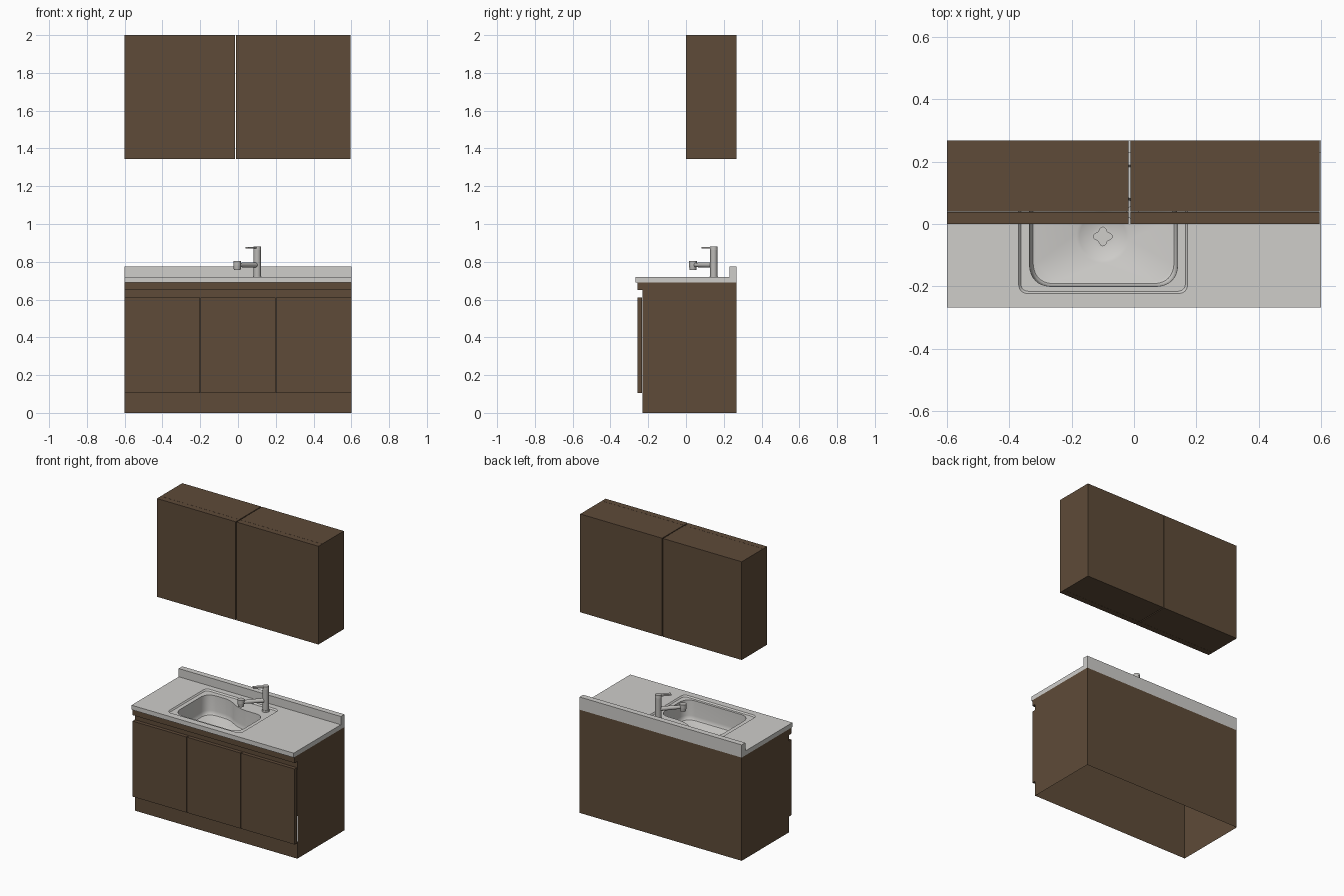
import bpy, bmesh, math
from mathutils import Vector

if "Cube" in bpy.data.objects:
    bpy.data.objects.remove(bpy.data.objects["Cube"])


def material(name, rgb):
    m = bpy.data.materials.new(name)
    m.diffuse_color = (*rgb, 1)
    m.use_nodes = True
    m.node_tree.nodes["Principled BSDF"].inputs["Base Color"].default_value = m.diffuse_color
    return m


BROWN = material("brown_wood", (0.112, 0.070, 0.040))
GREY = material("light_grey_counter", (0.62, 0.61, 0.59))
STEEL = material("steel_grey", (0.50, 0.49, 0.47))


def finish(bm, name, mat, smooth=False):
    me = bpy.data.meshes.new(name)
    bm.to_mesh(me)
    bm.free()
    ob = bpy.data.objects.new(name, me)
    bpy.context.collection.objects.link(ob)
    me.materials.append(mat)
    if smooth:
        bpy.context.view_layer.objects.active = ob
        ob.select_set(True)
        bpy.ops.object.shade_smooth_by_angle(angle=math.radians(35))
        ob.select_set(False)
    return ob


def box(name, x, y, z, mat, skip=()):
    """Box from ranges; faces whose normal is listed in skip are left open."""
    bm = bmesh.new()
    bmesh.ops.create_cube(bm, size=1)
    for v in bm.verts:
        v.co = [r[0] + (c + 0.5) * (r[1] - r[0]) for r, c in zip((x, y, z), v.co)]
    bm.normal_update()
    gone = [f for f in bm.faces if any(f.normal.dot(Vector(s)) > 0.9 for s in skip)]
    bmesh.ops.delete(bm, geom=gone, context='FACES_ONLY')
    return finish(bm, name, mat)


def sheet(name, x, y, z, mat):
    """Single upright sheet facing -y."""
    bm = bmesh.new()
    bm.faces.new([bm.verts.new(p) for p in
                  ((x[0], y, z[0]), (x[1], y, z[0]), (x[1], y, z[1]), (x[0], y, z[1]))])
    return finish(bm, name, mat)


def rounded(corners, n=8):
    """Outline from (x, y, radius) corners."""
    out = []
    for i, (x, y, r) in enumerate(corners):
        p = Vector((x, y))
        a = p + (Vector(corners[i - 1][:2]) - p).normalized() * r
        b = p + (Vector(corners[(i + 1) % len(corners)][:2]) - p).normalized() * r
        for k in range(n + 1):
            t = k / n
            q = a * (1 - t) ** 2 + p * (2 * t * (1 - t)) * 0.85 + (a + b) * (0.15 * t * (1 - t)) + b * t * t
            out.append(q)
    return out


def rect(x0, x1, y0, y1, r):
    return rounded([(x0, y0, r), (x1, y0, r), (x1, y1, r), (x0, y1, r)])


def scaled(pts, s, c=(-0.1, -0.03)):
    c = Vector(c)
    return [c + (p - c) * s for p in pts]


def polar(c, n, f):
    return [Vector((c[0] + f(t) * math.cos(t), c[1] + f(t) * math.sin(t)))
            for t in (2 * math.pi * k / n for k in range(n))]


def loop(bm, pts, z):
    return [bm.verts.new((p[0], p[1], z)) for p in pts]


def bridge(bm, a, b):
    for i in range(len(a)):
        j = (i + 1) % len(a)
        bm.faces.new((a[i], a[j], b[j], b[i]))


def fill(bm, *loops):
    edges = []
    for l in loops:
        for i in range(len(l)):
            pair = (l[i - 1], l[i])
            edges.append(bm.edges.get(pair) or bm.edges.new(pair))
    bmesh.ops.triangle_fill(bm, edges=edges, use_beauty=True, normal=(0, 0, 1))


def rod(name, a, b, r1, r2, mat, n=24):
    a, b = Vector(a), Vector(b)
    bm = bmesh.new()
    bmesh.ops.create_cone(bm, cap_ends=True, segments=n, radius1=r1, radius2=r2, depth=(b - a).length)
    ob = finish(bm, name, mat, True)
    ob.location = (a + b) / 2
    ob.rotation_euler = (b - a).to_track_quat('Z', 'Y').to_euler()
    return ob


BACK = 0.268

# Wall cabinets: two carcasses with doors and a narrow gap between them
for side, x in (("left", (-0.6, -0.017)), ("right", (-0.011, 0.595))):
    box(f"wall_cabinet_{side}", x, (0.04, BACK), (1.343, 2.0), BROWN)
    box(f"wall_door_{side}", x, (0.0, 0.039), (1.343, 2.0), BROWN)

# Base cabinet: open shell, front strips and stiles
box("base_carcass", (-0.6, 0.6), (-0.23, BACK), (0, 0.69), BROWN,
    skip=((0, 0, -1), (0, 0, 1), (0, -1, 0)))
sheet("plinth", (-0.6, 0.6), -0.23, (0, 0.115), BROWN)
sheet("upper_front_strip", (-0.6, 0.6), -0.23, (0.595, 0.69), BROWN)
for i, x in enumerate((-0.2, 0.2)):
    sheet(f"stile_{i + 1}", (x - 0.016, x + 0.016), -0.23, (0.115, 0.595), BROWN)
box("top_rail", (-0.6, 0.6), (-0.258, -0.23), (0.65, 0.69), BROWN)
for i in range(3):
    x = -0.6 + 0.4 * i
    box(f"base_door_{i + 1}", (x + 0.002 * (i > 0), x + 0.4 - 0.002 * (i < 2)),
        (-0.258, -0.234), (0.105, 0.61), BROWN)

# Worktop slab with sink opening, and the upstand behind it
rim = rect(-0.37, 0.172, -0.223, 0.19, 0.028)
bm = bmesh.new()
edge = [(-0.6, -0.268), (0.6, -0.268), (0.6, BACK), (-0.6, BACK)]
top, bot = loop(bm, edge, 0.72), loop(bm, edge, 0.69)
rim_top, rim_bot = loop(bm, rim, 0.72), loop(bm, rim, 0.69)
bridge(bm, top, bot)
bridge(bm, rim_top, rim_bot)
fill(bm, top, rim_top)
fill(bm, bot, rim_bot)
bmesh.ops.recalc_face_normals(bm, faces=bm.faces[:])
finish(bm, "worktop", GREY)
box("upstand", (-0.6, 0.6), (0.23, BACK), (0.72, 0.775), GREY)

# Sink: sunken deck, notched basin, dished drain
basin = rounded([(-0.335, -0.2, 0.065), (0.14, -0.2, 0.065), (0.14, 0.08, 0.06),
                 (-0.07, 0.08, 0.08), (-0.15, 0.15, 0.05), (-0.335, 0.15, 0.065)])
DRAIN = (-0.1, -0.04)
bm = bmesh.new()
lip = loop(bm, rim, 0.72)
deck = loop(bm, rect(-0.363, 0.165, -0.216, 0.183, 0.024), 0.711)
bridge(bm, lip, deck)
walls = [loop(bm, scaled(basin, s), z) for s, z in
         ((1, 0.711), (0.985, 0.61), (0.975, 0.592), (0.95, 0.583), (0.91, 0.58))]
fill(bm, deck, walls[0])
for a, b in zip(walls, walls[1:]):
    bridge(bm, a, b)
dish = [loop(bm, polar(DRAIN, 48, f), z) for f, z in
        ((lambda t: 0.085, 0.58), (lambda t: 0.075, 0.575), (lambda t: 0.036, 0.562),
         (lambda t: 0.025 + 0.005 * math.cos(4 * t), 0.562),
         (lambda t: 0.025 + 0.005 * math.cos(4 * t), 0.55))]
fill(bm, walls[-1], dish[0])
for a, b in zip(dish, dish[1:]):
    bridge(bm, a, b)
bm.faces.new(dish[-1])
bmesh.ops.recalc_face_normals(bm, faces=bm.faces[:])
if sum(f.normal.z * f.calc_area() for f in bm.faces) < 0:
    bmesh.ops.reverse_faces(bm, faces=bm.faces[:])
finish(bm, "sink", GREY, True)

# Tap: column, swivel spout with outlet head, lever
cx, cy, hx, hy = 0.102, 0.147, -0.004, 0.037
rod("tap_base", (cx, cy, 0.711), (cx, cy, 0.722), 0.023, 0.022, STEEL)
rod("tap_column", (cx, cy, 0.711), (cx, cy, 0.862), 0.019, 0.019, STEEL)
rod("tap_cap", (cx, cy, 0.862), (cx, cy, 0.88), 0.021, 0.019, STEEL)
rod("tap_spout", (cx, cy, 0.783), (hx, hy, 0.783), 0.015, 0.011, STEEL)
rod("tap_head", (hx, hy, 0.757), (hx, hy, 0.780), 0.018, 0.021, STEEL)
rod("tap_head_top", (hx, hy, 0.780), (hx, hy, 0.803), 0.021, 0.021, STEEL)
lever = box("tap_lever", (0, 0.078), (-0.011, 0.011), (-0.005, 0.005), STEEL)
lever.location = (cx, cy, 0.874)
lever.rotation_euler = (0, 0, math.atan2(hy - cy, hx - cx))
